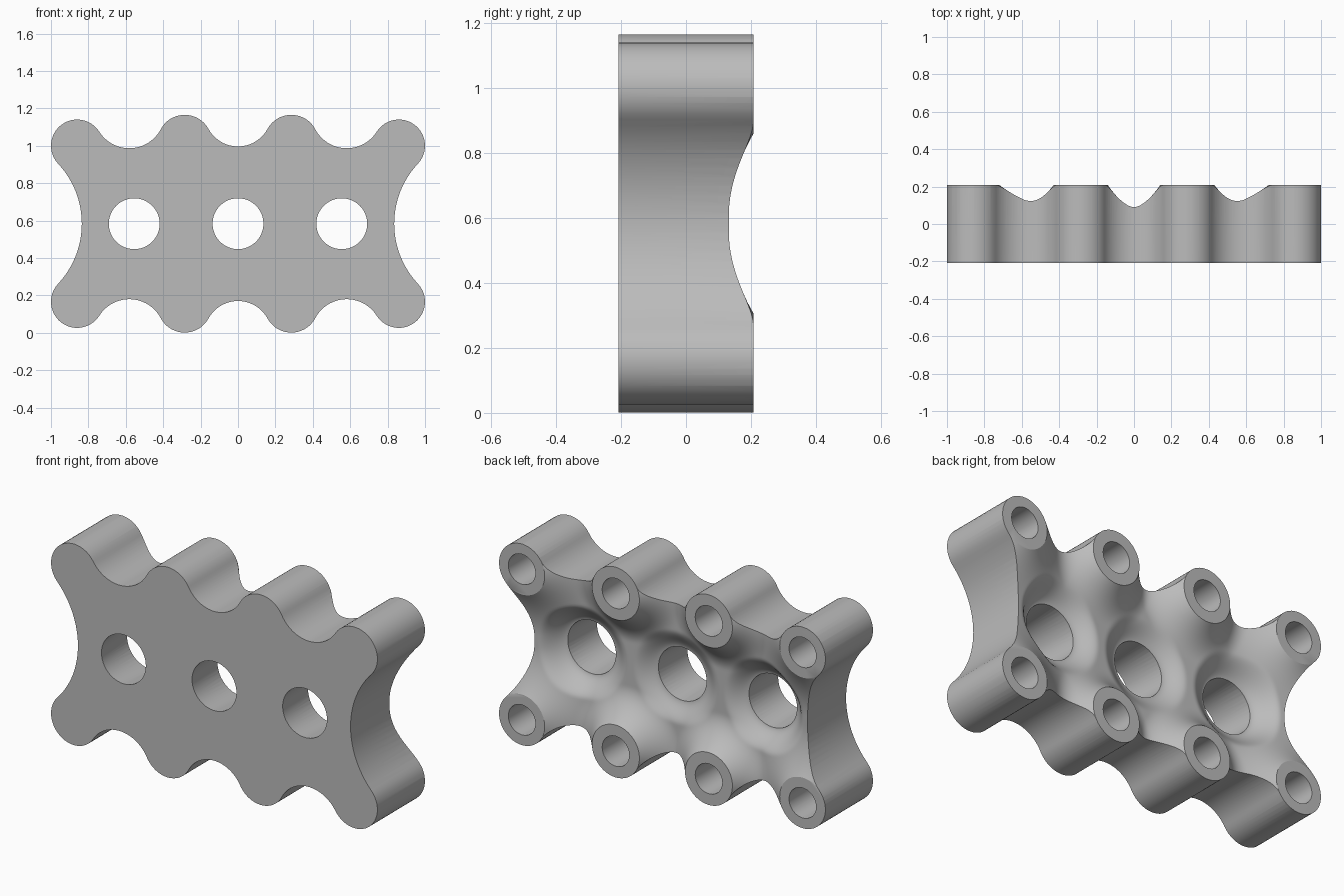
import bpy, bmesh, math
from mathutils import Vector

if "Cube" in bpy.data.objects:
    bpy.data.objects.remove(bpy.data.objects["Cube"])

MID = 0.583          # height of the centre line
HALF = 0.208         # half thickness
HOLES = (-0.555, 0.0, 0.555)

# Bosses round the outline, counter-clockwise: x, v (from centre line), radius
quarter = [(0.86, 0.417, 0.14), (0.285, 0.437, 0.145)]
top = quarter + [(-x, v, r) for x, v, r in reversed(quarter)]
bosses = top + [(-x, -v, r) for x, v, r in top]
# Concave radius following each boss
valleys = [0.19, 0.18, 0.19, 0.47] * 2

grey = bpy.data.materials.new("plain grey")
grey.use_nodes = True
colour = (0.5, 0.5, 0.5, 1)
grey.diffuse_color = colour
grey.node_tree.nodes["Principled BSDF"].inputs["Base Color"].default_value = colour


def add_object(name, bm):
    bmesh.ops.recalc_face_normals(bm, faces=bm.faces)
    mesh = bpy.data.meshes.new(name)
    bm.to_mesh(mesh)
    bm.free()
    mesh.materials.append(grey)
    ob = bpy.data.objects.new(name, mesh)
    bpy.context.collection.objects.link(ob)
    return ob


def arc(centre, radius, start, end, steps, turn):
    """Points from the direction start to the direction end; turn +1 is counter-clockwise."""
    a = math.atan2(start.y, start.x)
    sweep = (turn * (math.atan2(end.y, end.x) - a)) % math.tau
    return [centre + radius * Vector((math.cos(a + turn * sweep * i / steps),
                                      math.sin(a + turn * sweep * i / steps)))
            for i in range(steps + 1)]


def outline():
    """Boss arcs joined by tangent concave arcs."""
    n = len(bosses)
    centres = []
    for i in range(n):
        ax, av, ar = bosses[i]
        bx, bv, br = bosses[(i + 1) % n]
        a, b = Vector((ax, av)), Vector((bx, bv))
        ra, rb, d = ar + valleys[i], br + valleys[i], (b - a).length
        along = (ra * ra - rb * rb + d * d) / (2 * d)
        u = (b - a) / d
        centres.append(a + u * along + Vector((u.y, -u.x)) * math.sqrt(ra * ra - along * along))
    points = []
    for i in range(n):
        x, v, r = bosses[i]
        c, nxt = Vector((x, v)), bosses[(i + 1) % n]
        points += arc(c, r, centres[i - 1] - c, centres[i] - c, 24, 1)
        b = Vector(nxt[:2])
        points += arc(centres[i], valleys[i], c - centres[i], b - centres[i], 24, -1)[1:-1]
    return points


def back_height(x, v):
    """Hollowed back: fillets round the bosses and dished seats at the holes."""
    floor = 0.083 + 0.07 * x * x
    h = floor
    for bx, bv, r in bosses:
        t = (math.hypot(x - bx, v - bv) - r) / (0.25 if abs(bx) > 0.5 else 0.17)
        if t < 1:
            h += (HALF - floor) * (1 - t) ** 2
    for hx in HOLES:
        u = min(max((math.hypot(x - hx, v) - 0.14) / 0.12, 0), 1)
        h = 0.03 + (h - 0.03) * u * u * (3 - 2 * u)
    return h


def extrude_back(bm, faces, y):
    new = bmesh.ops.extrude_face_region(bm, geom=faces)["geom"]
    for e in new:
        if isinstance(e, bmesh.types.BMVert):
            e.co.y = y


# Plate extruded from the outline
bm = bmesh.new()
face = bm.faces.new([bm.verts.new((p.x, -HALF, p.y + MID)) for p in outline()])
extrude_back(bm, [face], HALF)
plate = add_object("manifold_plate", bm)

# Cutter that sculpts the back
bm = bmesh.new()
bmesh.ops.create_grid(bm, x_segments=200, y_segments=120, size=1)
for vert in bm.verts:
    x, v = vert.co.x * 1.05, vert.co.y * 0.63
    vert.co = (x, back_height(x, v), v + MID)
extrude_back(bm, bm.faces[:], 0.8)
cutters = [add_object("back_cutter", bm)]


def hole_cutter(name, x, v, y0, y1, r0, r1):
    bm = bmesh.new()
    rings = [[bm.verts.new((x + r * math.cos(math.tau * i / 48), y,
                            v + MID + r * math.sin(math.tau * i / 48))) for i in range(48)]
             for y, r in ((y0, r0), (y1, r1))]
    for i in range(48):
        j = (i + 1) % 48
        bm.faces.new((rings[0][i], rings[0][j], rings[1][j], rings[1][i]))
    for ring in rings:
        bm.faces.new(ring)
    cutters.append(add_object(name, bm))


# Through holes and blind boss holes
for x in HOLES:
    hole_cutter("through_hole_cutter", x, 0, -0.25, 0.3, 0.134, 0.16)
for x, v, r in bosses:
    hole_cutter("boss_hole_cutter", x, v, -0.1, 0.3, 0.083, 0.083)

bpy.context.view_layer.objects.active = plate
for cutter in cutters:
    cutter.hide_render = True
    mod = plate.modifiers.new("cut", "BOOLEAN")
    mod.operation = "DIFFERENCE"
    mod.solver = "EXACT"
    mod.object = cutter
    bpy.ops.object.modifier_apply(modifier=mod.name)
    bpy.data.objects.remove(cutter)

bpy.ops.object.select_all(action="DESELECT")
plate.select_set(True)
bpy.ops.object.shade_smooth_by_angle(angle=math.radians(28))
